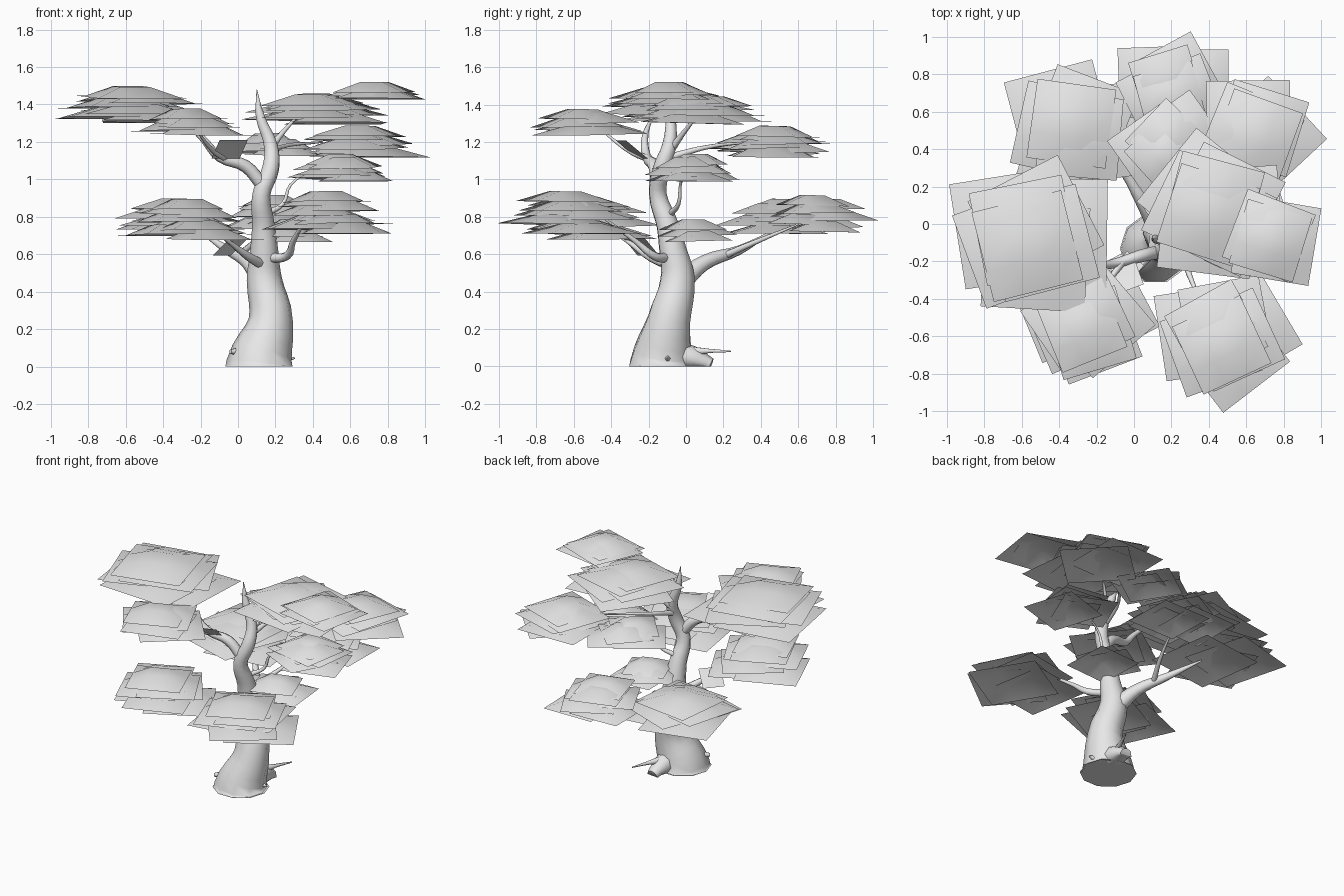
import bpy, bmesh, math, random
from mathutils import Matrix, Vector

random.seed(4)
cube = bpy.data.objects.get("Cube")
if cube:
    bpy.data.objects.remove(cube, do_unlink=True)

grey = bpy.data.materials.new("pale grey")
grey.use_nodes = True
grey.diffuse_color = (0.8, 0.8, 0.8, 1)
grey.node_tree.nodes["Principled BSDF"].inputs["Base Color"].default_value = (0.8, 0.8, 0.8, 1)


def add_object(name, mesh):
    mesh.materials.clear()
    mesh.materials.append(grey)
    mesh.polygons.foreach_set("use_smooth", [True] * len(mesh.polygons))
    ob = bpy.data.objects.new(name, mesh)
    bpy.context.collection.objects.link(ob)


def limb(name, points, sides=2):
    """Tapered tube through (x, y, z, radius) points."""
    curve = bpy.data.curves.new(name + "_path", 'CURVE')
    curve.dimensions = '3D'
    curve.bevel_depth = 1
    curve.bevel_resolution = sides
    curve.resolution_u = 4
    curve.use_fill_caps = True
    spline = curve.splines.new('BEZIER')
    spline.bezier_points.add(len(points) - 1)
    for bp, (x, y, z, r) in zip(spline.bezier_points, points):
        bp.co = (x, y, z)
        bp.radius = r
        bp.handle_left_type = bp.handle_right_type = 'AUTO'
    temp = bpy.data.objects.new("temp", curve)
    bpy.context.collection.objects.link(temp)
    deps = bpy.context.evaluated_depsgraph_get()
    mesh = bpy.data.meshes.new_from_object(temp.evaluated_get(deps))
    bpy.data.objects.remove(temp, do_unlink=True)
    for v in mesh.vertices:
        v.co.z = max(v.co.z, 0)
    add_object(name, mesh)


def add_card(bm, centre, size, turn, rise, tilt=0.0):
    """Square leaf card with straight edges and a raised middle."""
    made = bmesh.ops.create_grid(bm, x_segments=3, y_segments=3, size=1)["verts"]
    for v in made:
        x, y = v.co.x, v.co.y
        v.co = Vector((x * size / 2, y * size / 2, rise * (1 - x * x) * (1 - y * y)))
    place = (Matrix.Translation(centre) @ Matrix.Rotation(math.radians(turn), 4, 'Z')
             @ Matrix.Rotation(math.radians(tilt), 4, 'X'))
    bmesh.ops.transform(bm, matrix=place, verts=made)


def finish_leaves(name, bm):
    mesh = bpy.data.meshes.new(name)
    bm.to_mesh(mesh)
    bm.free()
    add_object(name, mesh)


def foliage(name, x, y, low, high, size, turn, count, spread):
    """Irregular stack of leaf cards that shrink toward the top."""
    bm = bmesh.new()
    for i in range(count):
        t = i / (count - 1)
        drift = spread * (1 - 0.7 * t)
        angle = i * 2.4 + math.radians(turn)
        centre = (x + drift * math.cos(angle), y + drift * math.sin(angle),
                  low + (high - low) * t)
        add_card(bm, centre, size * (1 - 0.15 * t),
                 turn + random.uniform(-28, 28) * (1 - t),
                 0.07, random.uniform(-2, 2))
    finish_leaves(name, bm)


# Trunk, from the flared foot to the bare tip
limb("trunk", [
    (0.115, -0.13, -0.04, 0.19), (0.115, -0.13, 0.01, 0.178), (0.175, -0.09, 0.25, 0.118),
    (0.14, -0.045, 0.47, 0.094), (0.14, -0.07, 0.62, 0.075), (0.135, -0.1, 0.76, 0.06),
    (0.125, -0.15, 0.92, 0.048), (0.175, -0.13, 1.06, 0.046), (0.175, -0.09, 1.18, 0.038),
    (0.12, -0.08, 1.33, 0.026), (0.1, -0.08, 1.48, 0.002)], 3)

# Branches
limb("upper_left_branch", [(0.13, -0.15, 0.97, 0.036), (0.04, -0.17, 1.07, 0.034),
     (-0.1, -0.21, 1.12, 0.026), (-0.19, -0.22, 1.22, 0.018), (-0.32, -0.18, 1.34, 0.006)])
limb("upper_front_branch", [(-0.06, -0.2, 1.11, 0.02), (-0.13, -0.3, 1.15, 0.014),
     (-0.22, -0.45, 1.26, 0.005)])
limb("back_branch", [(0.13, -0.02, 0.46, 0.06), (0.06, 0.1, 0.555, 0.042),
     (-0.05, 0.28, 0.62, 0.026), (-0.2, 0.46, 0.72, 0.006)])
limb("back_twig", [(0, 0.2, 0.59, 0.02), (0.08, 0.36, 0.66, 0.014), (0.17, 0.6, 0.76, 0.005)])
limb("lower_left_branch", [(0.14, -0.08, 0.54, 0.03), (0.06, -0.19, 0.585, 0.024),
     (-0.04, -0.3, 0.66, 0.012), (-0.17, -0.45, 0.76, 0.004)])
limb("lower_right_branch", [(0.17, -0.1, 0.58, 0.026), (0.26, -0.17, 0.59, 0.023),
     (0.295, -0.27, 0.67, 0.015), (0.37, -0.45, 0.8, 0.005)])
limb("middle_right_twig", [(0.16, -0.08, 0.82, 0.018), (0.24, -0.04, 0.87, 0.011),
     (0.28, -0.03, 0.97, 0.008), (0.42, 0, 1.06, 0.004)])
limb("upper_right_twig", [(0.17, -0.08, 1.16, 0.022), (0.23, -0.02, 1.24, 0.014),
     (0.32, 0.06, 1.34, 0.006)])
limb("upper_back_twig", [(0.17, -0.08, 1.12, 0.02), (0.22, 0.1, 1.17, 0.012),
     (0.45, 0.35, 1.2, 0.005)])

# Roots
limb("back_root", [(0.16, -0.1, 0.07, 0.08), (0.17, 0.03, 0.04, 0.07), (0.18, 0.13, 0, 0.045)])
limb("back_root_spike", [(0.17, 0.02, 0.08, 0.03), (0.22, 0.13, 0.083, 0.012),
     (0.27, 0.24, 0.08, 0.004)], 1)
limb("left_root_spike", [(0.05, -0.16, 0.08, 0.04), (-0.04, -0.22, 0.08, 0.012)], 1)
limb("right_root_spike", [(0.24, -0.1, 0.04, 0.03), (0.305, -0.1, 0.045, 0.004)], 1)

# Leaf pads: x, y, lowest, highest, size, turn, cards, spread
pads = {
    "top_left": (-0.56, -0.08, 1.31, 1.44, 0.58, 14, 8, 0.13),
    "upper_front_left": (-0.26, -0.54, 1.24, 1.32, 0.44, 22, 5, 0.07),
    "lower_front_left": (-0.27, -0.5, 0.68, 0.84, 0.44, 22, 8, 0.12),
    "lower_front_right": (0.47, -0.61, 0.71, 0.88, 0.47, 25, 8, 0.12),
    "top_right": (0.73, -0.08, 1.43, 1.465, 0.42, -17, 3, 0.03),
    "upper_middle": (0.42, 0.07, 1.3, 1.4, 0.52, -18, 8, 0.11),
    "upper_back_right": (0.64, 0.49, 1.12, 1.23, 0.46, -20, 6, 0.07),
    "upper_back": (0.18, 0.4, 1.13, 1.19, 0.36, 42, 5, 0.1),
    "middle_right": (0.55, 0.03, 0.99, 1.08, 0.38, -10, 7, 0.08),
    "lower_back_left": (-0.33, 0.5, 0.71, 0.84, 0.5, -8, 7, 0.12),
    "lower_back": (0.2, 0.71, 0.72, 0.86, 0.38, 15, 8, 0.12),
    "lower_middle": (0.28, 0.05, 0.67, 0.73, 0.34, 20, 3, 0.05),
}
for name, values in pads.items():
    foliage(name + "_leaves", *values)

# Loose steep leaf cards near the branches
for name, centre, size, turn, tilt in (
        ("upper_loose_leaf", (-0.045, -0.29, 1.16), 0.16, 20, -38),
        ("lower_loose_leaf", (-0.04, -0.24, 0.64), 0.15, 50, -38)):
    bm = bmesh.new()
    add_card(bm, centre, size, turn, 0.004, tilt)
    finish_leaves(name, bm)
